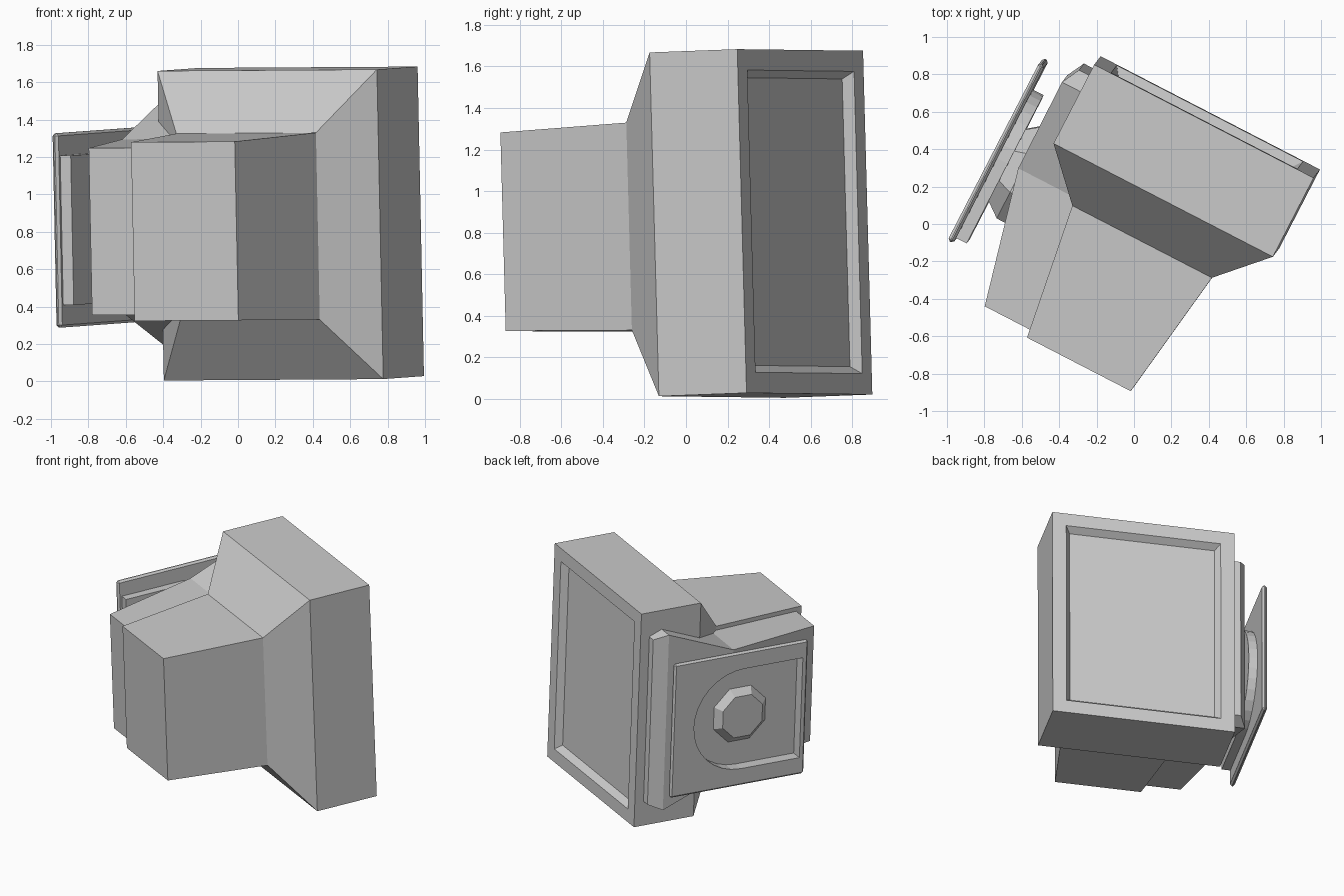
import bpy, bmesh
from math import radians, pi, sin, cos
from mathutils import Matrix

cube = bpy.data.objects.get("Cube")
if cube:
    bpy.data.objects.remove(cube)

grey = bpy.data.materials.new("light_grey")
grey.use_nodes = True
grey.diffuse_color = (0.6, 0.6, 0.6, 1)
grey.node_tree.nodes["Principled BSDF"].inputs["Base Color"].default_value = (0.6, 0.6, 0.6, 1)

# The whole model is turned and leans slightly
FRAME = (Matrix.Translation((0.282, 0.361, 0.844))
         @ Matrix.Rotation(radians(-27.3), 4, 'Z')
         @ Matrix.Rotation(0.0334, 4, 'X')
         @ Matrix.Rotation(-0.0058, 4, 'Y'))


def loft(name, loops):
    """Join equal-length point loops with quads and cap both ends."""
    bm = bmesh.new()
    rings = [[bm.verts.new(p) for p in loop] for loop in loops]
    n = len(rings[0])
    for a, b in zip(rings, rings[1:]):
        for i in range(n):
            j = (i + 1) % n
            bm.faces.new((a[i], a[j], b[j], b[i]))
    bm.faces.new(rings[0])
    bm.faces.new(rings[-1])
    bmesh.ops.recalc_face_normals(bm, faces=bm.faces)
    mesh = bpy.data.meshes.new(name)
    bm.to_mesh(mesh)
    bm.free()
    mesh.materials.append(grey)
    obj = bpy.data.objects.new(name, mesh)
    bpy.context.collection.objects.link(obj)
    obj.matrix_world = FRAME
    return obj


def section(y, x0, x1, h):
    return [(x0, y, -h), (x1, y, -h), (x1, y, h), (x0, y, h)]


def apply(obj, kind, **settings):
    mod = obj.modifiers.new(kind.title(), kind)
    for key, value in settings.items():
        setattr(mod, key, value)
    bpy.context.view_layer.objects.active = obj
    bpy.ops.object.modifier_apply(modifier=mod.name)


# Main housing: tapered rear, flare, deep box and a recessed screen
loft("main_housing", [section(y, -w, w, h) for y, w, h in (
    (-1.237, 0.312, 0.478), (-0.498, 0.42, 0.5), (-0.2375, 0.66, 0.828),
    (0.2375, 0.66, 0.828), (0.2375, 0.56, 0.728), (0.19, 0.525, 0.693))])

# Side housing: lower shell that bulges from one side
loft("side_housing", [section(y, x, 0, h) for y, x, h in (
    (-1.193, -0.59, 0.447), (-0.454, -0.769, 0.47),
    (0.07, -0.771, 0.68), (0.168, -0.72, 0.64))])

# Base plate and its tub, square at one end and round at the other
MID = -0.46


def d_loop(x, r):
    arc = [(x, MID + r * cos(a), r * sin(a))
           for a in (-pi / 2 + pi * i / 16 for i in range(17))]
    back = MID - 0.08 - r
    return arc + [(x, back, r), (x, back, -r)]


plate = loft("base_plate", [
    [(x, -0.97, -0.52), (x, 0.10, -0.52), (x, 0.10, 0.52), (x, -0.97, 0.52)]
    for x in (-0.928, -0.893)])
apply(plate, 'BEVEL', width=0.014, segments=1, limit_method='ANGLE')
tub = loft("base_tub", [d_loop(x, 0.4) for x in (-0.91, -0.83)])
cutter = loft("recess_cutter", [d_loop(x, 0.388) for x in (-1.0, -0.842)])
for part in (plate, tub):
    apply(part, 'BOOLEAN', operation='DIFFERENCE', object=cutter, solver='EXACT')
bpy.data.objects.remove(cutter)

# Swivel joint between the side housing and the base
loft("swivel_joint", [
    [(x, MID - 0.02 + r * cos(a), r * sin(a))
     for a in (pi / 8 + pi * i / 4 for i in range(8))]
    for x, r in ((-0.55, 0.3), (-0.75, 0.3), (-0.835, 0.23), (-0.89, 0.17))])
